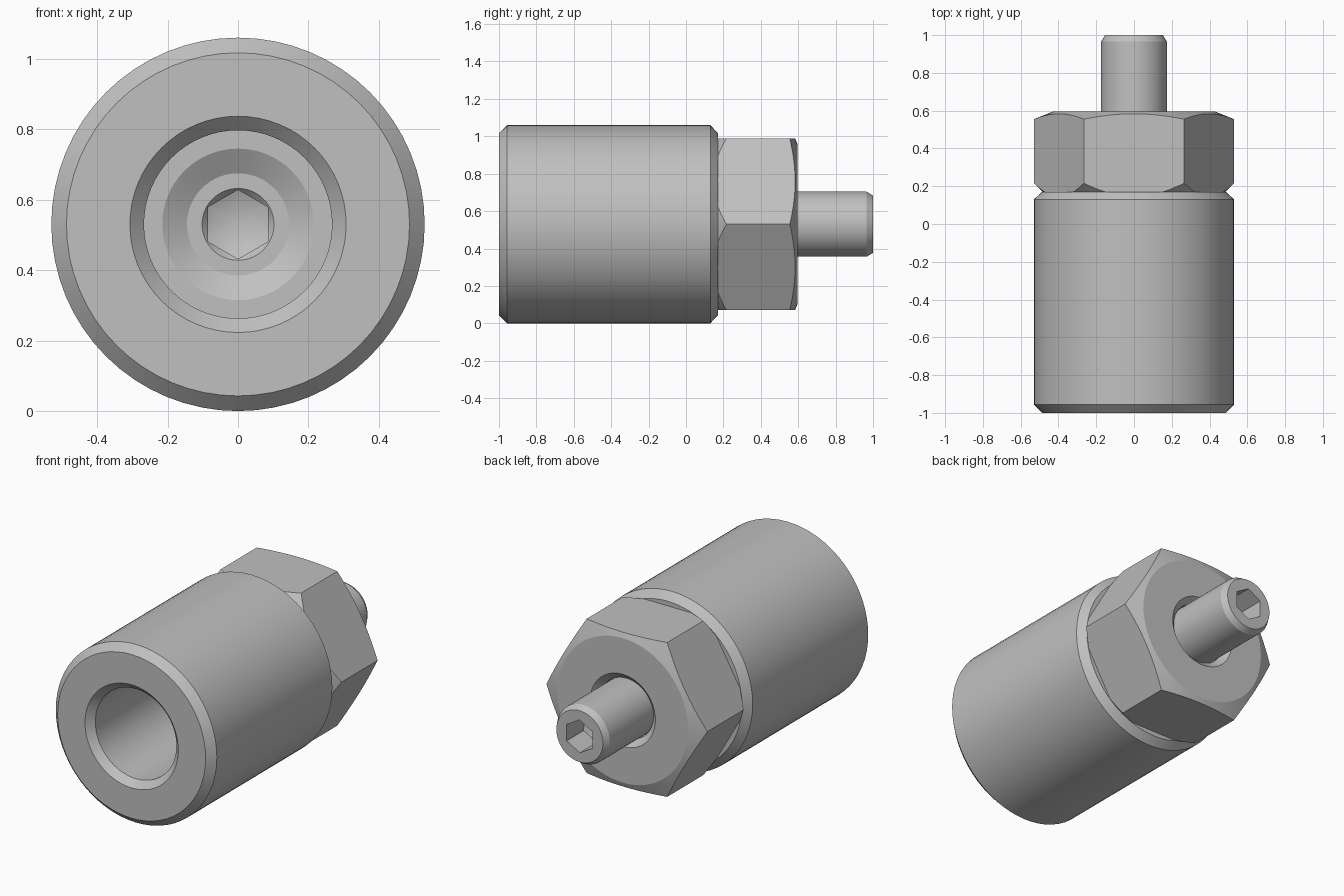
import bpy, bmesh
from math import cos, sin, tau, radians

AXIS_Z = 0.53

if "Cube" in bpy.data.objects:
    bpy.data.objects.remove(bpy.data.objects["Cube"])

steel = bpy.data.materials.new("steel grey")
steel.use_nodes = True
GREY = (0.53, 0.53, 0.53, 1)
steel.diffuse_color = GREY
steel.node_tree.nodes["Principled BSDF"].inputs["Base Color"].default_value = GREY


def lathe(name, profile, sides=64, phase=0.0):
    """Turn a closed (radius, y) profile around the long axis."""
    bm = bmesh.new()
    rings = []
    for r, y in profile:
        if r == 0:
            rings.append([bm.verts.new((0, y, AXIS_Z))])
        else:
            rings.append([bm.verts.new((r * cos(phase + tau * i / sides), y,
                                        AXIS_Z + r * sin(phase + tau * i / sides)))
                          for i in range(sides)])
    for a, b in zip(rings, rings[1:]):
        for i in range(sides):
            j = (i + 1) % sides
            corners = [a[i % len(a)], a[j % len(a)], b[j % len(b)], b[i % len(b)]]
            bm.faces.new(list(dict.fromkeys(corners)))
    bmesh.ops.recalc_face_normals(bm, faces=bm.faces)
    mesh = bpy.data.meshes.new(name)
    bm.to_mesh(mesh)
    bm.free()
    mesh.materials.append(steel)
    obj = bpy.data.objects.new(name, mesh)
    bpy.context.collection.objects.link(obj)
    return obj


def activate(obj):
    bpy.ops.object.select_all(action='DESELECT')
    obj.select_set(True)
    bpy.context.view_layer.objects.active = obj


def combine(obj, tool, operation):
    """Apply a boolean and discard the tool."""
    mod = obj.modifiers.new("cut", 'BOOLEAN')
    mod.operation, mod.solver, mod.object = operation, 'EXACT', tool
    activate(obj)
    bpy.ops.object.modifier_apply(modifier=mod.name)
    bpy.data.objects.remove(tool)


def hex_prism(radius, y0, y1, phase=0.0):
    return lathe("hex_tool", [(0, y0), (radius, y0), (radius, y1), (0, y1)], 6, phase)


def cut_socket(obj, mouth, floor, tip):
    """Cut a hexagonal key socket with a drilled, conical floor."""
    tool = lathe("socket_tool", [(0, mouth), (0.12, mouth), (0.12, floor), (0, tip)])
    combine(tool, hex_prism(0.098, min(mouth, tip) - 0.1, max(mouth, tip) + 0.1, tau / 12),
            'INTERSECT')
    combine(obj, tool, 'DIFFERENCE')


# Cylindrical body with a stepped blind bore
seat = -0.3
body = lathe("body", [
    (0, 0.17), (0.487, 0.17), (0.53, 0.13), (0.53, -0.956), (0.487, -1),
    (0.307, -1), (0.267, -0.96), (0.267, seat), (0.215, seat),
    (0.145, seat + 0.04), (0.102, seat + 0.04), (0.084, seat + 0.06), (0, seat + 0.06)])
cut_socket(body, seat - 0.05, seat + 0.2, seat + 0.25)

# Chamfered hex nut with a countersunk hole for the stud
nut = lathe("hex_nut", [
    (0, 0.165), (0.484, 0.17), (0.55, 0.236), (0.55, 0.547), (0.43, 0.595),
    (0.215, 0.595), (0.178, 0.56), (0.178, 0.5), (0, 0.5)])
combine(nut, hex_prism(0.53, 0.1, 0.7), 'INTERSECT')

# Threaded stud with a key socket in its end
stud = lathe("stud", [(0, 0.45), (0.174, 0.45), (0.174, 0.965), (0.153, 1), (0, 1)])
cut_socket(stud, 1.05, 0.85, 0.81)

for part in (body, nut, stud):
    activate(part)
    bpy.ops.object.shade_smooth_by_angle(angle=radians(20))
